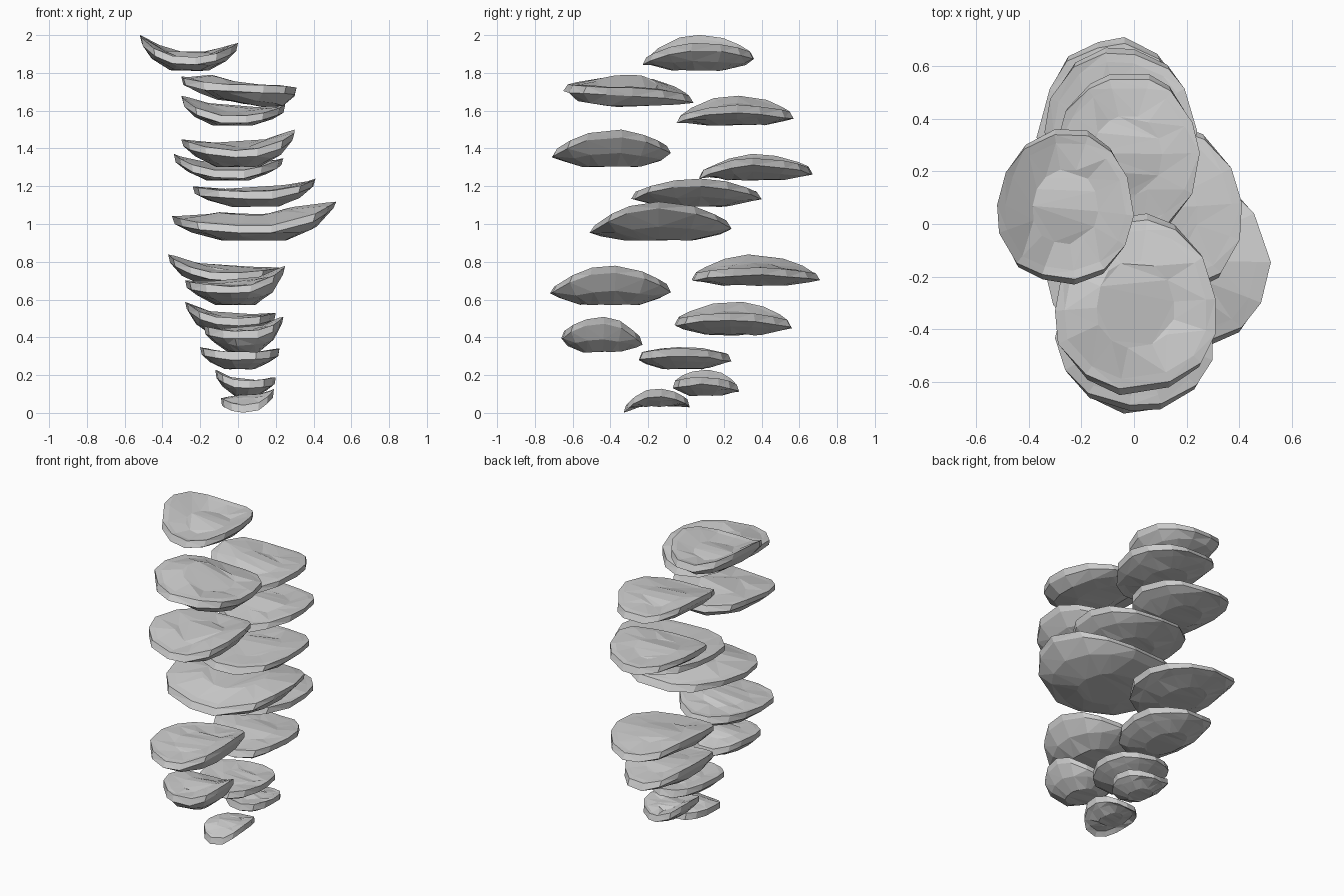
import bpy, bmesh, random
from math import sin, cos, pi, copysign

old = bpy.data.objects.get("Cube")
if old:
    bpy.data.objects.remove(old, do_unlink=True)

random.seed(4)
SIDES = 14

stone = bpy.data.materials.new("pale_grey")
stone.use_nodes = True
stone.diffuse_color = (0.6, 0.6, 0.6, 1)
stone.node_tree.nodes["Principled BSDF"].inputs["Base Color"].default_value = (0.6, 0.6, 0.6, 1)

# Each shelf, in hundredths: x range, y range, heights of the underside and
# of the middle of the top, then rim heights at the right, left, front and back
SHELVES = [
    (-52, 0, -23, 36, 181, 188, 200, 196, 188, 191),
    (-30, 31, -65, 4, 164, 175, 178, 172, 174, 168),
    (-30, 25, -5, 57, 152, 161, 168, 163, 157, 159),
    (-30, 30, -71, -8, 130, 142, 145, 150, 139, 141),
    (-34, 24, 7, 67, 123, 131, 137, 135, 128, 130),
    (-24, 41, -29, 40, 109, 118, 120, 124, 117, 117),
    (-35, 52, -51, 24, 91, 107, 104, 112, 99, 101),
    (-37, 22, 3, 71, 67, 77, 84, 77, 74, 74),
    (-28, 25, -72, -8, 57, 69, 70, 78, 67, 68),
    (-28, 20, -6, 56, 41, 51, 59, 53, 50, 49),
    (-18, 24, -66, -23, 32, 44, 46, 51, 43, 40),
    (-20, 22, -25, 24, 23, 31, 35, 34, 32, 31),
    (-12, 20, -7, 28, 9, 16, 23, 19, 17, 15),
    (-9, 19, -33, 2, 3, 9, 8, 13, 4, 7),
]
# Sideways slope of the body of shelves that lean
LEAN = {2: -0.2}


def rounded(v):
    """Push a unit circle coordinate slightly outwards, towards a soft square."""
    return copysign(abs(v) ** 0.95, v)


def fit(values, low, high):
    """Spread values so that they run exactly from low to high."""
    a, b = min(values), max(values)
    return [low + (v - a) / (b - a) * (high - low) for v in values]


def build_shelf(name, spec, lean):
    x0, x1, y0, y1, low, top, right, left, front, back = [v / 100 for v in spec]
    cx, cy = (x0 + x1) / 2, (y0 + y1) / 2
    bm = bmesh.new()

    # Egg shaped outline, narrower at the back
    turn = random.uniform(-0.1, 0.1)
    angles = [2 * pi * i / SIDES + turn + random.uniform(-0.08, 0.08)
              for i in range(SIDES)]
    wobble = [random.uniform(0.97, 1.02) for a in angles]
    xs = fit([rounded(cos(a)) * (1 - 0.07 * sin(a)) * w
              for a, w in zip(angles, wobble)], x0, x1)
    ys = fit([rounded(sin(a)) * w for a, w in zip(angles, wobble)], y0, y1)

    # Saddle shaped rim: high at both sides, drooping at front and back
    zs = []
    for a in angles:
        side = left if cos(a) > 0 else right
        end = back if sin(a) > 0 else front
        zs.append(side * cos(a) ** 2 + end * sin(a) ** 2)

    # Rings from the underside over the blunt rim to the dished top
    def ring(sx, sy, height, jitter, slope=0):
        return [bm.verts.new((cx + (x - cx) * sx, cy + (y - cy) * sy,
                              height(z) + slope * (x - cx) * sx
                              + random.uniform(-jitter, jitter)))
                for x, y, z in zip(xs, ys, zs)]

    rings = [
        ring(0.4, 0.5, lambda z: low + 0.004, 0.004, lean),
        ring(0.76, 0.85, lambda z: low + (z - low) * 0.36, 0.006, lean),
        ring(0.965, 1.0, lambda z: z - 0.04, 0.004),
        ring(1.0, 0.93, lambda z: z, 0.002),
        ring(0.88, 0.82, lambda z: z + (top - z) * 0.15, 0.004),
        ring(0.48, 0.48, lambda z: top + (z - top) * 0.35, 0.006, lean),
    ]
    for a, b in zip(rings, rings[1:]):
        for i in range(SIDES):
            j = (i + 1) % SIDES
            bm.faces.new((a[i], a[j], b[j], b[i]))
    bm.faces.new(rings[0][::-1])
    bm.faces.new(rings[-1])

    # Broad angular facets
    bmesh.ops.triangulate(bm, faces=bm.faces[:], quad_method='SHORT_EDGE')
    bmesh.ops.recalc_face_normals(bm, faces=bm.faces[:])
    mesh = bpy.data.meshes.new(name)
    bm.to_mesh(mesh)
    bm.free()
    mesh.materials.append(stone)
    bpy.context.collection.objects.link(bpy.data.objects.new(name, mesh))


for number, spec in enumerate(SHELVES, 1):
    build_shelf(f"rock_shelf_{number}", spec, LEAN.get(number, 0))
